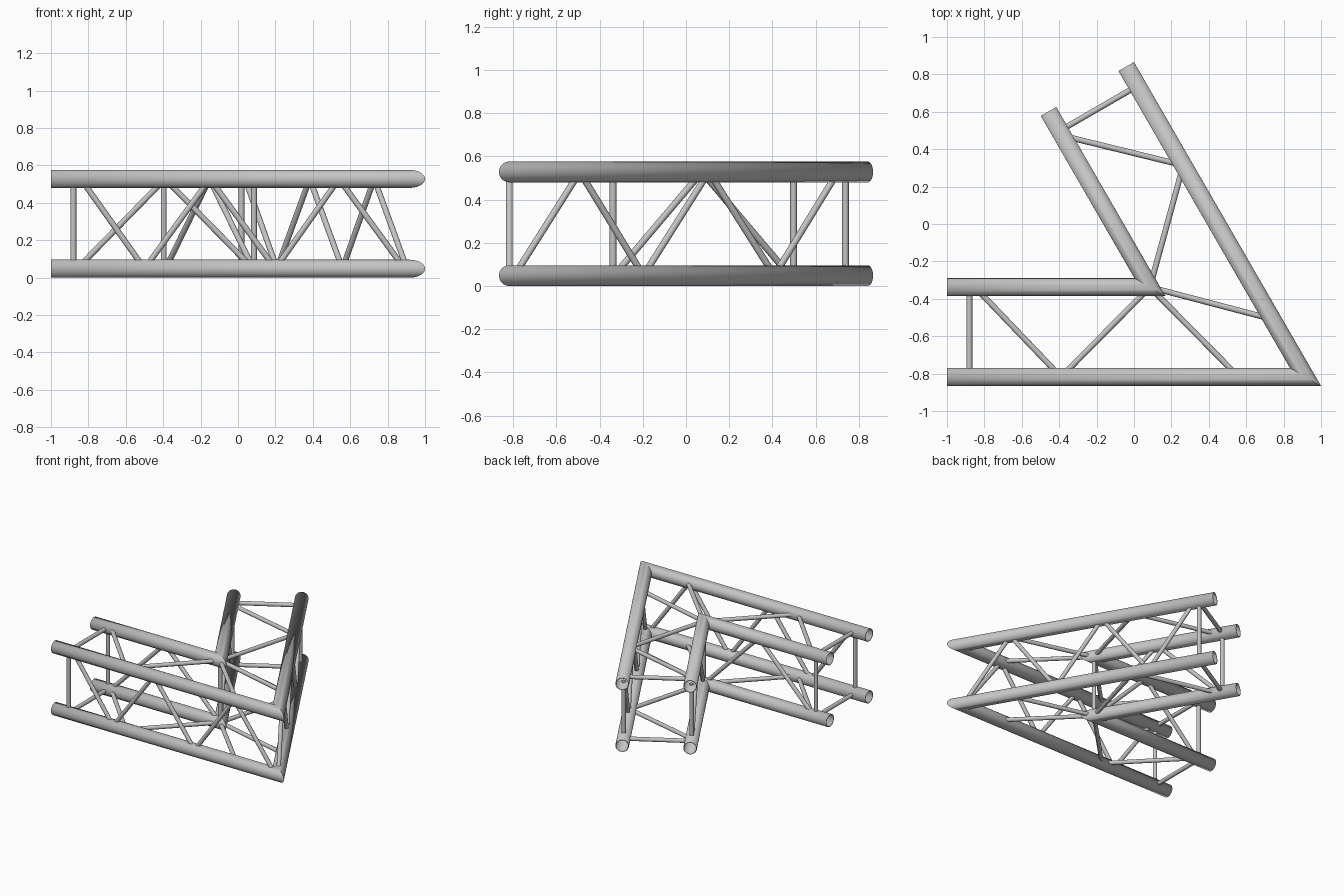
import bpy, bmesh, math
from mathutils import Vector

cube = bpy.data.objects.get("Cube")
if cube:
    bpy.data.objects.remove(cube)

R = 0.048            # chord radius
r = 0.0155           # brace radius
GAP = 0.48           # chord spacing
LOW, HIGH = R, R + GAP
TIP = math.radians(60)
CORNER = Vector((1 - R * math.sqrt(3), -math.sqrt(3) / 2 + R, 0))
LENGTH = CORNER.x + 1

# Each arm: direction away from the corner, and direction to the inner chord
ARMS = {
    "left_arm": (Vector((-1, 0, 0)), Vector((0, 1, 0))),
    "back_arm": (Vector((-math.cos(TIP), math.sin(TIP), 0)),
                 Vector((-math.sin(TIP), -math.cos(TIP), 0))),
}

metal = bpy.data.materials.new("light_grey_metal")
metal.use_nodes = True
metal.diffuse_color = (0.55, 0.55, 0.55, 1)
metal.node_tree.nodes["Principled BSDF"].inputs["Base Color"].default_value = (0.55, 0.55, 0.55, 1)


def place(arm, s, t, z):
    """Point at distance s from the open end; t = 0 outer chord, 1 inner chord."""
    along, inward = ARMS[arm]
    return CORNER + along * (LENGTH - s) + inward * GAP * t + Vector((0, 0, z))


def sweep(name, path, radius, sides, wall=0.0):
    """Straight-sided tube through the path, mitred at inner points."""
    bm = bmesh.new()
    rings = []
    dirs = [(b - a).normalized() for a, b in zip(path, path[1:])]
    for i, p in enumerate(path):
        d = dirs[max(i - 1, 0)]
        cut = (d + dirs[min(i, len(dirs) - 1)]).normalized()
        side = d.cross(Vector((0, 0, 1)))
        side = side.normalized() if side.length > 0.01 else Vector((1, 0, 0))
        up = side.cross(d)
        ring = []
        for k in range(sides):
            a = math.tau * k / sides
            off = (side * math.cos(a) + up * math.sin(a)) * radius
            off -= d * (off.dot(cut) / d.dot(cut))
            ring.append(bm.verts.new(p + off))
        rings.append(ring)
    for a, b in zip(rings, rings[1:]):
        for k in range(sides):
            n = (k + 1) % sides
            bm.faces.new((a[k], a[n], b[n], b[k]))
    if not wall:
        bm.faces.new(rings[0])
        bm.faces.new(rings[-1])
    bmesh.ops.recalc_face_normals(bm, faces=bm.faces)
    # Open tubes: make sure the normals point away from the axis
    f = next(iter(bm.faces))
    mid = (path[0] + path[1]) / 2
    if wall:
        bm.faces.ensure_lookup_table()
        f = bm.faces[0]
        radial = f.calc_center_median() - mid
        radial -= dirs[0] * radial.dot(dirs[0])
        if f.normal.dot(radial) < 0:
            bmesh.ops.reverse_faces(bm, faces=bm.faces)
    mesh = bpy.data.meshes.new(name)
    bm.to_mesh(mesh)
    bm.free()
    mesh.materials.append(metal)
    ob = bpy.data.objects.new(name, mesh)
    bpy.context.collection.objects.link(ob)
    bpy.ops.object.select_all(action="DESELECT")
    ob.select_set(True)
    bpy.context.view_layer.objects.active = ob
    bpy.ops.object.shade_smooth_by_angle(angle=math.radians(35))
    if wall:
        shell = ob.modifiers.new("wall", "SOLIDIFY")
        shell.thickness = wall
        shell.offset = -1
    return ob


def brace(name, a, b):
    """Thin round bar, its ends just inside the chords."""
    d = (b - a).normalized()
    sweep(name, [a + d * 0.035, b - d * 0.035], r, 16)


# Chords: four open tubes, each bent with a mitre at the corner
bend = GAP / math.tan(TIP / 2)
for level, z in (("lower", LOW), ("upper", HIGH)):
    for row, t in (("outer", 0), ("inner", 1)):
        path = [place("left_arm", 0, t, z), place("left_arm", LENGTH - bend * t, t, z),
                place("back_arm", 0, t, z)]
        sweep(f"{level}_{row}_chord", path, R, 40, 0.006)

# Braces, the same on both arms
for arm in ARMS:
    # Upright posts and cross bars at the open end
    for row, t in (("outer", 0), ("inner", 1)):
        brace(f"{arm}_{row}_post", place(arm, 0.12, t, LOW), place(arm, 0.12, t, HIGH))
    for level, z in (("lower", LOW), ("upper", HIGH)):
        brace(f"{arm}_{level}_cross_bar", place(arm, 0.12, 0, z), place(arm, 0.12, 1, z))
        # Level zigzag between inner and outer chords
        nodes = [place(arm, s, t, z) for s, t in ((0.15, 1), (0.61, 0), (1.085, 1), (1.56, 0))]
        for i, (a, b) in enumerate(zip(nodes, nodes[1:])):
            brace(f"{arm}_{level}_diagonal_{i + 1}", a, b)
    # Upright zigzags on the outer and inner sides
    zigzags = (("outer", 0, (0.16, 0.5, 0.85, 1.2, 1.54, 1.89), HIGH),
               ("inner", 1, (0.14, 0.61, 1.08), LOW))
    for row, t, stops, first in zigzags:
        other = LOW + HIGH - first
        nodes = [place(arm, s, t, other if i % 2 else first) for i, s in enumerate(stops)]
        for i, (a, b) in enumerate(zip(nodes, nodes[1:])):
            brace(f"{arm}_{row}_diagonal_{i + 1}", a, b)

# Post at the inner corner
brace("inner_corner_post", place("left_arm", LENGTH - bend, 1, LOW),
      place("left_arm", LENGTH - bend, 1, HIGH))
